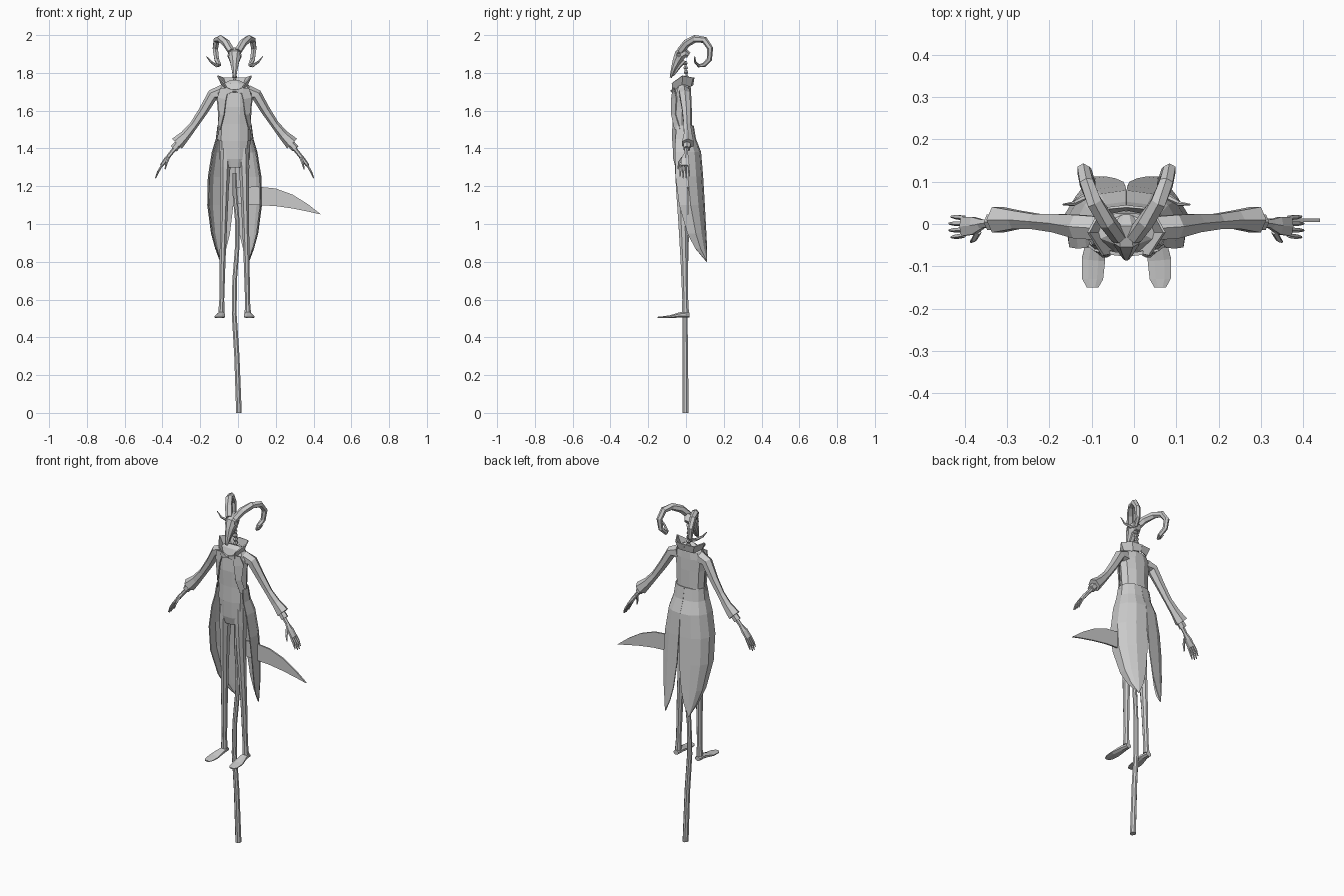
import bpy, bmesh, math
from mathutils import Vector

C = -0.018          # centre line of the figure
grey = bpy.data.materials.new("pale_grey")
grey.diffuse_color = (0.6, 0.6, 0.6, 1)


def finish(name, bm):
    bmesh.ops.recalc_face_normals(bm, faces=bm.faces)
    me = bpy.data.meshes.new(name)
    bm.to_mesh(me)
    bm.free()
    ob = bpy.data.objects.new(name, me)
    bpy.context.collection.objects.link(ob)
    me.materials.append(grey)
    return ob


def tube(name, path, s=1, ref=(0, 1, 0), sides=6, cx=C):
    """Sweep along (dx, y, z, radius along ref, other radius)."""
    bm = bmesh.new()
    pts = [Vector((cx + s * p[0], p[1], p[2])) for p in path]
    rings = []
    for i, p in enumerate(path):
        t = (pts[min(i + 1, len(pts) - 1)] - pts[max(i - 1, 0)]).normalized()
        v = t.cross(Vector(ref)).normalized()
        u = v.cross(t)
        ring = []
        for k in range(sides):
            a = 2 * math.pi * (k + 0.5) / sides
            ring.append(bm.verts.new(pts[i] + u * math.cos(a) * p[3] + v * math.sin(a) * p[-1]))
        rings.append(ring)
    for a, b in zip(rings, rings[1:]):
        for k in range(sides):
            j = (k + 1) % sides
            bm.faces.new((a[k], a[j], b[j], b[k]))
    bm.faces.new(rings[0])
    bm.faces.new(rings[-1])
    return finish(name, bm)


def sheet(name, rows, s=1, thick=0.006):
    """Grid of (dx, y, z) rows thickened into cloth."""
    bm = bmesh.new()
    vs = [[bm.verts.new((C + s * x, y, z)) for x, y, z in r] for r in rows]
    for a, b in zip(vs, vs[1:]):
        for k in range(len(a) - 1):
            bm.faces.new((a[k], a[k + 1], b[k + 1], b[k]))
    bmesh.ops.remove_doubles(bm, verts=bm.verts, dist=0.0005)
    ob = finish(name, bm)
    m = ob.modifiers.new("cloth", 'SOLIDIFY')
    m.thickness = thick
    m.offset = 0
    return ob


# torso and hips, 10-sided
tube("torso", [(0, -.02, 1.44, .057, .088), (0, -.02, 1.53, .055, .086),
               (0, -.022, 1.62, .055, .09), (0, -.02, 1.69, .05, .1),
               (0, -.012, 1.735, .04, .075), (0, -.005, 1.75, .03, .04)], sides=10)
tube("trouser_top", [(0, -.018, 1.30, .04, .06), (0, -.018, 1.345, .052, .08),
                     (0, -.02, 1.45, .055, .084)], sides=10)

# neck bones
for i in range(5):
    z = 1.745 + i * .024
    y = .004 - i * .002
    tube(f"neck_bone_{i}", [(0, y, z, .008), (0, y, z + .009, .014), (0, y, z + .022, .008)])

# skull tapering to the muzzle, with cut eye sockets
skull = tube("skull", [(0, .015, 1.895, .018, .016), (0, -.005, 1.908, .033, .03),
                       (0, -.032, 1.895, .04, .034), (0, -.05, 1.86, .026, .024),
                       (0, -.067, 1.82, .017, .014), (0, -.081, 1.775, .008, .006)],
             ref=(1, 0, 0), sides=8)
for s in (-1, 1):
    bpy.ops.mesh.primitive_ico_sphere_add(subdivisions=1, radius=.014,
                                          location=(C + s * .036, -.04, 1.897))
    cutter = bpy.context.object
    cutter.name = "eye_socket_cutter"
    cutter.hide_render = True
    cutter.hide_set(True)
    m = skull.modifiers.new("socket", 'BOOLEAN')
    m.operation = 'DIFFERENCE'
    m.object = cutter
tube("jaw", [(0, -.008, 1.865, .024, .012), (0, -.035, 1.835, .017, .01),
             (0, -.068, 1.785, .007, .004)], ref=(1, 0, 0))

# bow tie
tube("bow_knot", [(-.01, -.074, 1.705, .008), (.01, -.074, 1.705, .008)])

for s, side in ((-1, "left"), (1, "right")):
    tube(side + "_bow_wing", [(.008, -.072, 1.705, .006, .008), (.045, -.068, 1.705, .006, .024)],
         s, sides=4)

    # curled horn
    tube(side + "_horn", [(.018, -.03, 1.915, .02), (.045, .005, 1.958, .021),
                          (.075, .05, 1.981, .02), (.095, .098, 1.974, .018),
                          (.102, .128, 1.93, .016), (.095, .124, 1.872, .014),
                          (.083, .095, 1.842, .012), (.095, .067, 1.838, .009),
                          (.125, .048, 1.858, .006), (.15, .046, 1.888, .002)], s, (1, 0, 0))

    # standing collar and lapel
    sheet(side + "_collar", [[(0, .035, 1.735), (.045, .025, 1.73), (.06, -.02, 1.72), (.025, -.068, 1.69)],
                             [(0, .042, 1.775), (.06, .036, 1.775), (.09, -.02, 1.785), (.055, -.075, 1.745)]], s)
    sheet(side + "_lapel", [[(.03, -.068, 1.72), (.075, -.062, 1.72)],
                            [(.045, -.077, 1.66), (.09, -.05, 1.67)],
                            [(.055, -.077, 1.58), (.08, -.055, 1.58)],
                            [(.075, -.06, 1.50), (.09, -.03, 1.50)]], s)

    # sleeve with flared cuff, then thin forearm
    tube(side + "_sleeve", [(.07, -.01, 1.695, .032, .04), (.115, -.006, 1.685, .032, .03),
                            (.165, .002, 1.60, .025, .025), (.215, .006, 1.525, .021, .022),
                            (.26, .01, 1.47, .025, .027), (.305, .01, 1.425, .035, .037)], s)
    tube(side + "_shirt_cuff", [(.285, .006, 1.44, .02), (.322, .004, 1.398, .021)], s)
    tube(side + "_wrist", [(.30, .004, 1.42, .012), (.345, 0, 1.365, .011)], s)

    # hand with four fingers and a thumb
    tube(side + "_palm", [(.34, 0, 1.37, .012, .01), (.362, -.004, 1.343, .024, .012),
                          (.388, -.006, 1.308, .026, .009)], s)
    for i in range(4):
        y = -.027 + i * .014
        n = .9 if i in (0, 3) else 1.05
        tube(f"{side}_finger_{i}", [(.384, y, 1.312, .006),
                                    (.384 + .02 * n, y * 1.1, 1.312 - .034 * n, .006),
                                    (.384 + .033 * n, y * 1.15, 1.312 - .066 * n, .003)], s, sides=5)
    tube(side + "_thumb", [(.35, -.018, 1.35, .008), (.36, -.036, 1.325, .007),
                           (.368, -.042, 1.29, .003)], s, sides=5)

    # trouser leg and flat shoe
    tube(side + "_leg", [(.045, -.018, 1.40, .045, .034), (.05, -.02, 1.30, .042, .03),
                         (.053, -.02, 1.18, .035, .024), (.058, -.015, 1.0, .027, .02),
                         (.064, -.009, .8, .021, .017), (.068, -.004, .6, .017, .014),
                         (.07, -.003, .53, .02, .018)], s, sides=8)
    tube(side + "_shoe", [(.07, .018, .518, .017, .014), (.071, -.025, .52, .022, .016),
                          (.078, -.085, .509, .03, .008), (.08, -.13, .506, .027, .005),
                          (.08, -.15, .505, .015, .004)], s, (1, 0, 0), 8)

    # coat tail: rows from waist to tip, each running centre back to front edge
    rows = []
    for z, inner, back, wide, front in ((1.52, 0, .038, .088, -.05), (1.45, 0, .05, .097, -.056),
                                        (1.38, 0, .077, .118, -.058), (1.25, .002, .088, .139, -.055),
                                        (1.10, .007, .097, .142, -.036), (.95, .025, .105, .122, .008),
                                        (.87, .045, .109, .10, .05), (.80, .075, .11, .075, .11)):
        d = back - front
        w = wide - inner
        rows.append([(inner, back, z), (inner + w * .5, back - d * .06, z),
                     (inner + w * .82, back - d * .25, z), (wide, back - d * .55, z),
                     (inner + w * .95, front, z)])
    sheet(side + "_coat_tail", rows, s)

# scythe: bent pole and curved blade
tube("scythe_pole", [(.005, -.003, 0, .018, .016), (-.006, -.004, .3, .016, .015),
                     (-.02, -.006, .52, .015, .014), (-.018, -.004, .7, .014, .013),
                     (-.004, .002, .88, .013), (-.004, .005, 1.02, .013),
                     (-.016, .008, 1.15, .013), (-.018, .008, 1.27, .011)], sides=8, cx=0)
upper = [(-.02, 1.195), (.10, 1.198), (.20, 1.188), (.29, 1.155), (.37, 1.105), (.44, 1.05)]
lower = [(-.02, 1.11), (.10, 1.10), (.20, 1.095), (.29, 1.082), (.37, 1.066), (.44, 1.05)]
sheet("scythe_blade", [[(x - C, .009, z) for x, z in r] for r in (upper, lower)], thick=.009)
